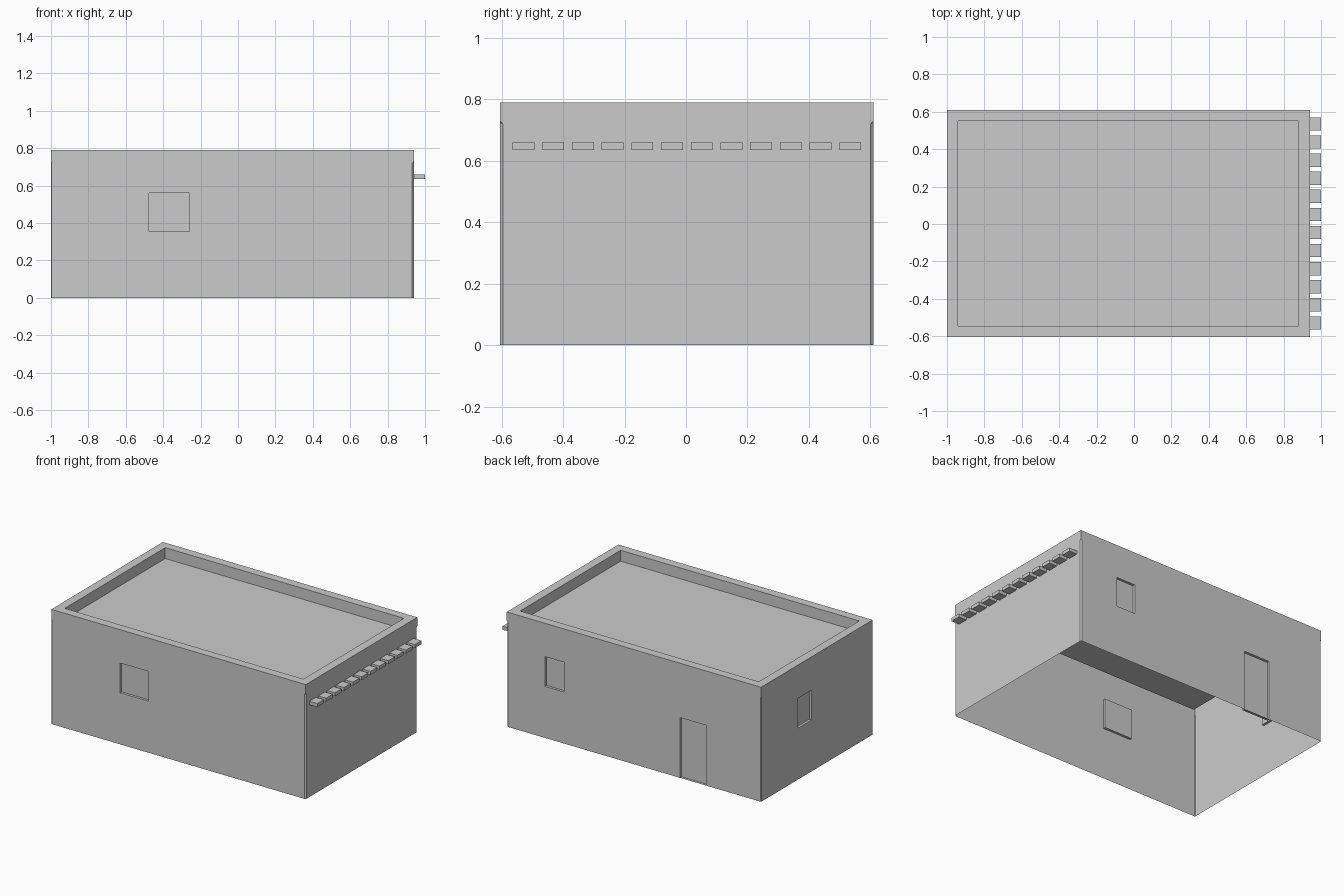
import bpy, bmesh
from mathutils import Vector

if "Cube" in bpy.data.objects:
    bpy.data.objects.remove(bpy.data.objects["Cube"])

X0, X1, Y0, Y1 = -1.0, 0.94, -0.605, 0.61
H, ROOF, EDGE, CORNER = 0.79, 0.715, 0.06, 0.73   # heights and parapet width
TRIM_TOP, DEPTH = 0.72, 0.017                     # corner trim height, recess depth


def finish(name, bm):
    bmesh.ops.remove_doubles(bm, verts=bm.verts, dist=0.0001)
    me = bpy.data.meshes.new(name)
    bm.to_mesh(me)
    bm.free()
    ob = bpy.data.objects.new(name, me)
    bpy.context.collection.objects.link(ob)
    return ob


def face(bm, pts):
    bm.faces.new([bm.verts.new(p) for p in pts])


def rect(inset, z):
    a, b, c, d = X0 + inset, X1 - inset, Y0 + inset, Y1 - inset
    return [Vector(p) for p in ((a, c, z), (b, c, z), (b, d, z), (a, d, z))]


# Walls, anticlockwise: front, right, back, left; openings as (start, end, z0, z1)
openings = [
    [(0.525, 0.74, 0.355, 0.56)],
    [],
    [(0.29, 0.435, 0.355, 0.56), (1.32, 1.52, 0.0, 0.415)],
    [(0.40, 0.55, 0.355, 0.56)],
]
trim = [0.004, 0.009, 0.009, 0.004]
up = Vector((0, 0, 1))
bm = bmesh.new()
base = rect(0, 0)
for k in range(4):
    p, q, r = base[k], base[(k + 1) % 4], base[(k + 2) % 4]
    along = (q - p).normalized()
    inward = up.cross(along)
    length = (q - p).length
    c0, c1 = trim[k], trim[(k + 1) % 4]

    def at(u, z, d=0.0):
        return p + along * u + up * z + inward * d

    # wall panel as a grid that leaves the openings free
    us = sorted({c0, length - c1} | {v for o in openings[k] for v in o[:2]})
    zs = sorted({0.0, TRIM_TOP} | {v for o in openings[k] for v in o[2:]})
    for a, b in zip(us, us[1:]):
        for lo, hi in zip(zs, zs[1:]):
            u, z = (a + b) / 2, (lo + hi) / 2
            if not any(o[0] < u < o[1] and o[2] < z < o[3] for o in openings[k]):
                face(bm, [at(a, lo), at(b, lo), at(b, hi), at(a, hi)])
    # recessed door and window panels
    for a, b, lo, hi in openings[k]:
        ring = [(a, lo), (b, lo), (b, hi), (a, hi)]
        face(bm, [at(u, z, DEPTH) for u, z in ring])
        for s, t in zip(ring, ring[1:] + ring[:1]):
            face(bm, [at(*s), at(*t), at(*t, DEPTH), at(*s, DEPTH)])
    # full-width band over the trimmed corners
    face(bm, [at(c0, TRIM_TOP), at(length - c1, TRIM_TOP), at(length, CORNER),
              at(length, H), at(0, H), at(0, CORNER)])
    # bevelled corner strip and its stop
    e = q - along * c1
    n = q + (r - q).normalized() * c1
    face(bm, [e, n, n + up * TRIM_TOP, e + up * TRIM_TOP])
    face(bm, [e + up * TRIM_TOP, n + up * TRIM_TOP, q + up * CORNER])

# Parapet top, parapet inside and roof
outer, inner, low = rect(0, H), rect(EDGE, H), rect(EDGE, ROOF)
for i in range(4):
    j = (i + 1) % 4
    face(bm, [outer[i], outer[j], inner[j], inner[i]])
    face(bm, [inner[i], inner[j], low[j], low[i]])
face(bm, low)
finish("house_shell", bm)

# Row of projecting roof beam ends
for i in range(12):
    bm = bmesh.new()
    bmesh.ops.create_cube(bm, size=1)
    bmesh.ops.scale(bm, verts=bm.verts, vec=(1.0 - X1, 0.071, 0.024))
    bmesh.ops.translate(bm, verts=bm.verts,
                        vec=((1.0 + X1) / 2, -0.529 + i * 0.0967, 0.648))
    finish(f"beam_end_{i + 1}", bm)
